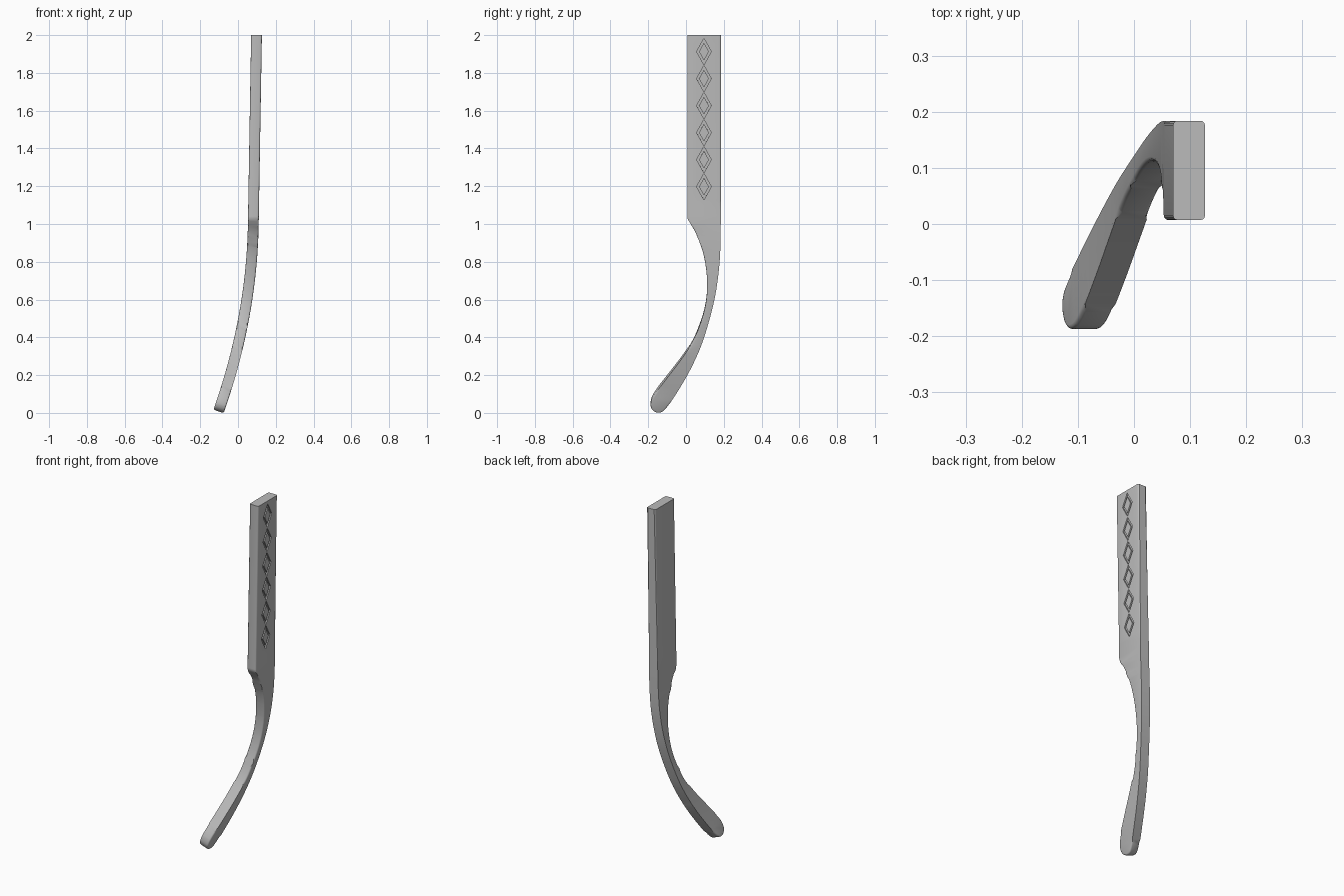
import bpy, bmesh
from mathutils import Vector

if "Cube" in bpy.data.objects:
    bpy.data.objects.remove(bpy.data.objects["Cube"])

HALF = 0.0285          # half thickness of the arm
TOP = 2.0

grey = bpy.data.materials.new("plain grey")
grey.use_nodes = True
colour = (0.5, 0.5, 0.5, 1)
grey.diffuse_color = colour
grey.node_tree.nodes["Principled BSDF"].inputs["Base Color"].default_value = colour


def bend(co):
    """Lean the straight upper part and curl the lower part toward -x."""
    t, y, z = co
    u = max(0.0, 1 - z)
    centre = 0.081 + 0.017 * (z - 1) - 0.17 * u * u
    normal = Vector((1, 0, -(0.017 + 0.34 * u))).normalized()
    return Vector((centre, y, z)) + normal * t


def smooth_path(pts, steps=5):
    """Catmull-Rom curve through the points."""
    p = [Vector(a) for a in pts]
    p = [2 * p[0] - p[1]] + p + [2 * p[-1] - p[-2]]
    out = []
    for a, b, c, d in zip(p, p[1:], p[2:], p[3:]):
        for i in range(steps):
            t = i / steps
            out.append(0.5 * (2 * b + (c - a) * t + (2 * a - 5 * b + 4 * c - d) * t ** 2
                              + (3 * b - a - 3 * c + d) * t ** 3))
    return out + [p[-2]]


def make_object(name, bm):
    for v in bm.verts:
        v.co = bend(v.co)
    bmesh.ops.recalc_face_normals(bm, faces=bm.faces)
    mesh = bpy.data.meshes.new(name)
    bm.to_mesh(mesh)
    bm.free()
    mesh.materials.append(grey)
    obj = bpy.data.objects.new(name, mesh)
    bpy.context.collection.objects.link(obj)
    return obj


# Arm outline: shoulder, inner curve, round tip, outer curve
curve = smooth_path([
    (0.007, 1.03), (0.055, 0.945), (0.095, 0.83), (0.112, 0.69), (0.098, 0.55),
    (0.045, 0.4), (-0.018, 0.3), (-0.094, 0.2), (-0.168, 0.103), (-0.187, 0.055),
    (-0.178, 0.023), (-0.147, 0.008), (-0.112, 0.024), (-0.058, 0.1), (0.003, 0.2),
    (0.054, 0.3), (0.094, 0.4), (0.138, 0.55), (0.164, 0.68), (0.18, 0.83), (0.184, 1.0)])
outline = [Vector((0.007, TOP))] + curve + [Vector((0.184, TOP))]

bm = bmesh.new()
face = bm.faces.new([bm.verts.new((-HALF, y, z)) for y, z in outline])
ext = bmesh.ops.extrude_face_region(bm, geom=[face])
for v in ext["geom"]:
    if isinstance(v, bmesh.types.BMVert):
        v.co.x = HALF

# Round the long edges, leaving the top end crisp
long_edges = [e for e in bm.edges
              if abs(e.verts[0].co.x - e.verts[1].co.x) < 1e-5
              and min(v.co.z for v in e.verts) < TOP - 0.001]
corner_edges = [e for e in bm.edges
                if e not in long_edges and min(v.co.z for v in e.verts) < 0]
bmesh.ops.bevel(bm, geom=long_edges + corner_edges, offset=0.008, segments=3,
                profile=0.5, affect='EDGES', clamp_overlap=True)

# Slice so that the lower part can bend
for i in range(1, 29):
    bmesh.ops.bisect_plane(bm, geom=bm.verts[:] + bm.edges[:] + bm.faces[:],
                           plane_co=(0, 0, i * 0.04), plane_no=(0, 0, 1))
arm = make_object("temple_arm", bm)

# Diamond-shaped grooves on the outer side
bm = bmesh.new()
for i in range(6):
    z = 1.913 - i * 0.143
    rings = []
    for x in (HALF - 0.008, HALF + 0.02):
        for w, h in ((0.039, 0.07), (0.026, 0.047)):
            rings.append([bm.verts.new((x, 0.095 + w * a, z + h * b))
                          for a, b in ((1, 0), (0, 1), (-1, 0), (0, -1))])
    low_out, low_in, high_out, high_in = rings
    for a, b in ((low_out, low_in), (low_in, high_in),
                 (high_in, high_out), (high_out, low_out)):
        for k in range(4):
            n = (k + 1) % 4
            bm.faces.new((a[k], a[n], b[n], b[k]))
cutter = make_object("diamond_cutter", bm)
cutter.hide_render = True

mod = arm.modifiers.new("grooves", 'BOOLEAN')
mod.operation = 'DIFFERENCE'
mod.solver = 'EXACT'
mod.object = cutter

for o in bpy.context.selected_objects:
    o.select_set(False)
arm.select_set(True)
bpy.context.view_layer.objects.active = arm
bpy.ops.object.modifier_apply(modifier=mod.name)
bpy.data.objects.remove(cutter)
bpy.ops.object.shade_smooth_by_angle(angle=0.6)
